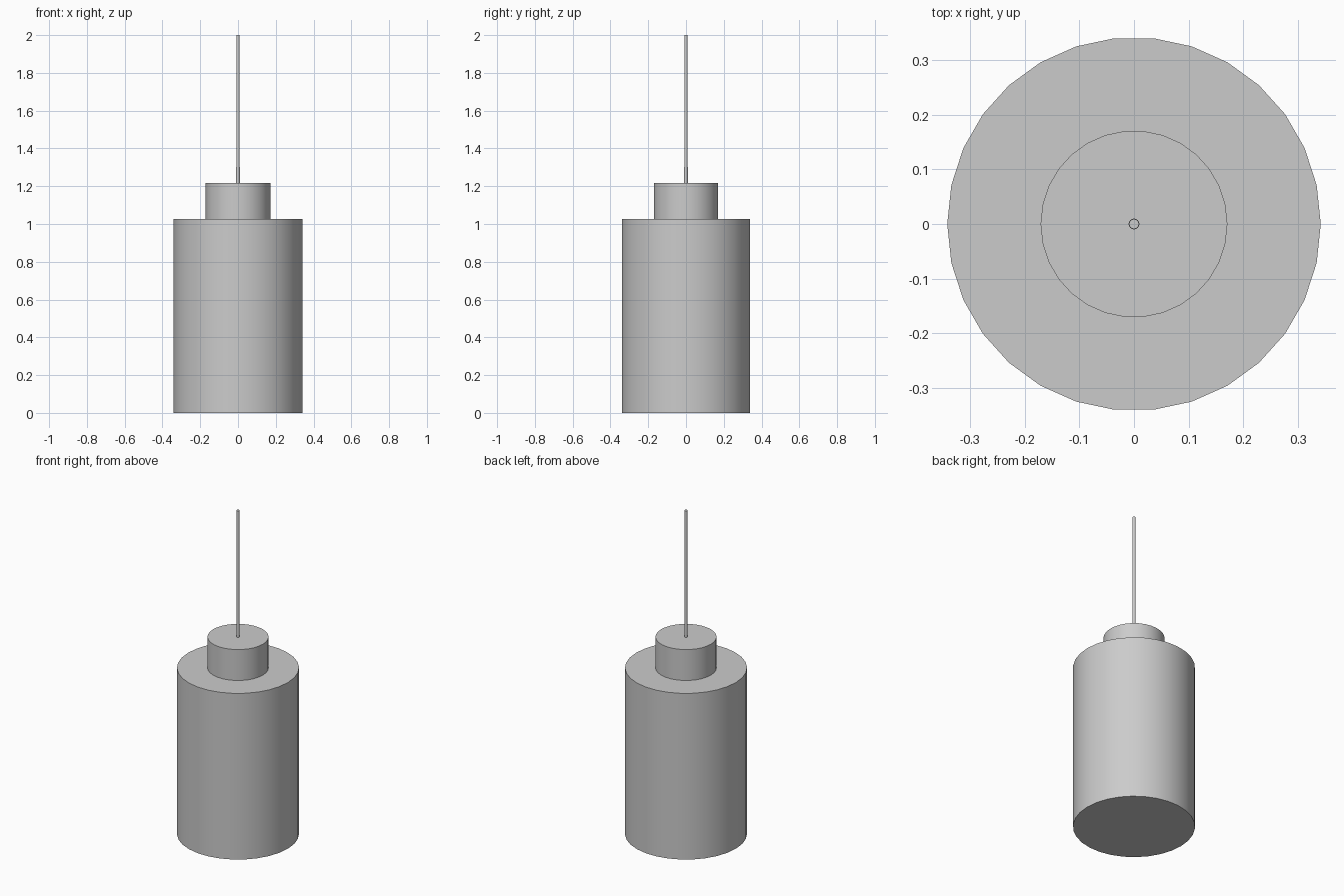
import bpy
import math

cube = bpy.data.objects.get("Cube")
if cube:
    bpy.data.objects.remove(cube, do_unlink=True)

# Single plain grey finish
grey = bpy.data.materials.new("light_grey")
grey.use_nodes = True
colour = (0.6, 0.6, 0.6, 1)
grey.diffuse_color = colour
grey.node_tree.nodes["Principled BSDF"].inputs["Base Color"].default_value = colour


def cylinder(name, radius, bottom, top, sides=30):
    """Closed upright cylinder with a corner on +x and smooth walls."""
    bpy.ops.mesh.primitive_cylinder_add(
        vertices=sides, radius=radius, depth=top - bottom,
        location=(0, 0, (bottom + top) / 2),
        rotation=(0, 0, math.pi / 2))
    obj = bpy.context.object
    obj.name = name
    bpy.ops.object.transform_apply(location=True, rotation=True, scale=True)
    bpy.ops.object.shade_smooth_by_angle(angle=math.radians(30))
    obj.data.materials.append(grey)
    return obj


# Pendant lamp: shade, cap, cord grip and hanging cord
cylinder("lamp_shade", 0.342, 0, 1.027)
cylinder("lamp_cap", 0.171, 1.027, 1.218)
cylinder("cord_grip", 0.0098, 1.218, 1.303)
cylinder("hanging_cord", 0.009, 1.303, 2)
